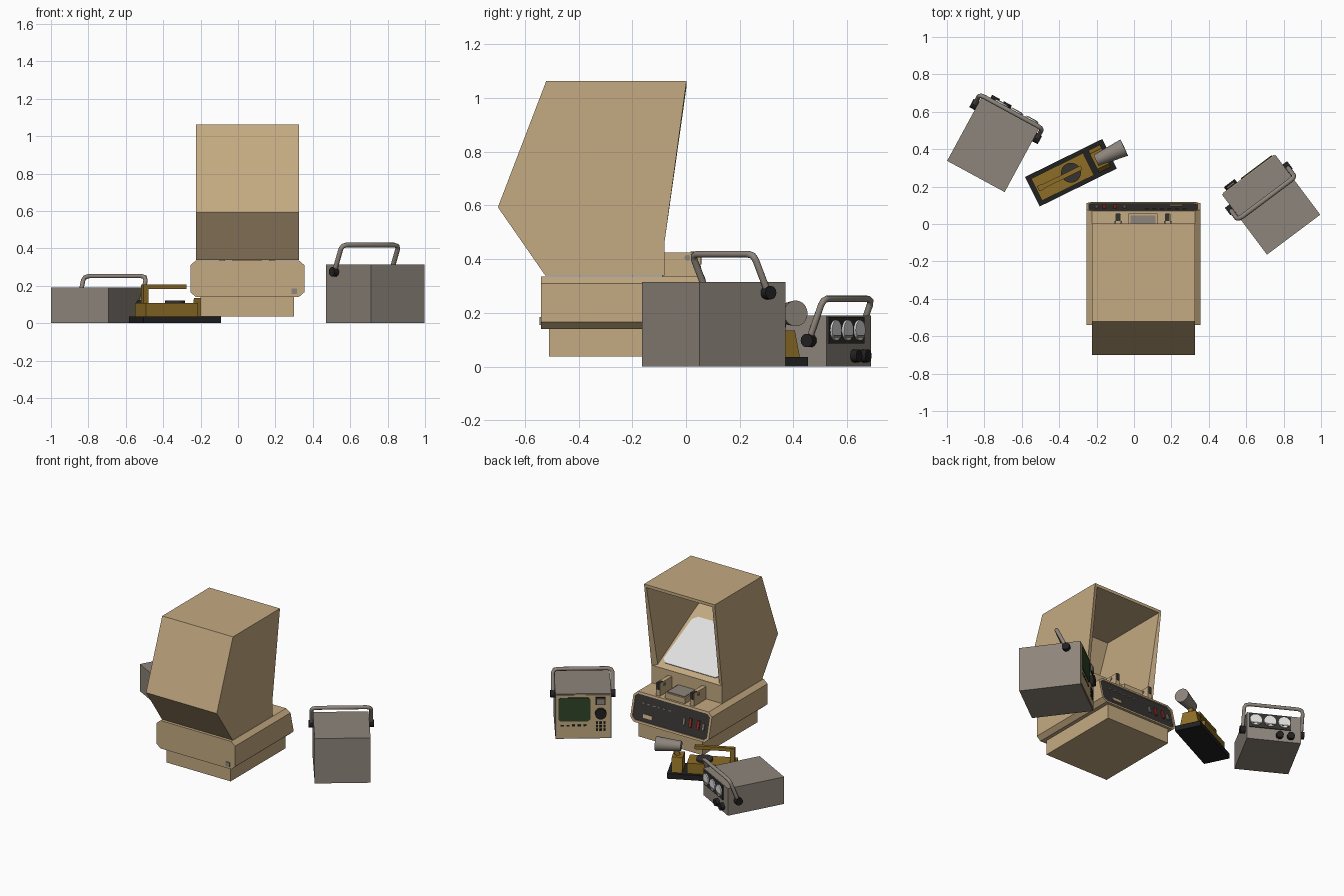
import bpy, bmesh, math
from mathutils import Matrix, Vector

if "Cube" in bpy.data.objects:
    bpy.data.objects.remove(bpy.data.objects["Cube"])

def mat(name, r, g, b):
    m = bpy.data.materials.new(name)
    m.diffuse_color = (r, g, b, 1)
    m.use_nodes = True
    m.node_tree.nodes["Principled BSDF"].inputs["Base Color"].default_value = m.diffuse_color
    return m

TAN = mat("tan", .55, .40, .22)
GREY = mat("warm_grey", .27, .235, .20)
BLACK = mat("black", .015, .015, .015)
DARK = mat("charcoal", .035, .033, .03)
GREEN = mat("dark_green", .03, .06, .02)
WHITE = mat("screen_white", .75, .75, .75)
MUSTARD = mat("mustard", .27, .155, .02)
RED = mat("red", .35, .03, .02)
I = Matrix.Identity(4)

def finish(name, bm, mats, M=I, smooth=False):
    bmesh.ops.recalc_face_normals(bm, faces=bm.faces[:])
    bm.transform(M)
    me = bpy.data.meshes.new(name)
    bm.to_mesh(me)
    bm.free()
    for m in mats:
        me.materials.append(m)
    ob = bpy.data.objects.new(name, me)
    bpy.context.collection.objects.link(ob)
    if smooth:
        bpy.ops.object.select_all(action='DESELECT')
        ob.select_set(True)
        bpy.context.view_layer.objects.active = ob
        bpy.ops.object.shade_smooth_by_angle(angle=math.radians(35))
    return ob

def box(name, x0, x1, y0, y1, z0, z1, m, M=I):
    bm = bmesh.new()
    bmesh.ops.create_cube(bm, size=1)
    T = Matrix.Translation(((x0+x1)/2, (y0+y1)/2, (z0+z1)/2))
    bm.transform(T @ Matrix.Diagonal((x1-x0, y1-y0, z1-z0, 1)))
    return finish(name, bm, [m], M)

def cyl(name, a, b, r1, m, M=I, r2=None, seg=24):
    """Cylinder or cone from point a to point b."""
    a, b = Vector(a), Vector(b)
    bm = bmesh.new()
    bmesh.ops.create_cone(bm, cap_ends=True, segments=seg, radius1=r1,
                          radius2=r1 if r2 is None else r2, depth=(b-a).length)
    R = (b-a).to_track_quat('Z', 'Y').to_matrix().to_4x4()
    return finish(name, bm, [m], M @ Matrix.Translation((a+b)/2) @ R, True)

def prism(name, pts, vec, m, M=I):
    """Closed outline pts extruded along vec."""
    bm = bmesh.new()
    f = bm.faces.new([bm.verts.new(p) for p in pts])
    g = bmesh.ops.extrude_face_region(bm, geom=[f])
    bmesh.ops.translate(bm, vec=vec, verts=[v for v in g['geom'] if isinstance(v, bmesh.types.BMVert)])
    return finish(name, bm, [m], M)

def tube(name, pts, r, m, M=I):
    cu = bpy.data.curves.new(name, 'CURVE')
    cu.dimensions = '3D'
    cu.bevel_depth, cu.bevel_resolution, cu.use_fill_caps = r, 3, True
    s = cu.splines.new('POLY')
    s.points.add(len(pts)-1)
    for p, q in zip(s.points, pts):
        p.co = (*(M @ Vector(q)), 1)
    cu.materials.append(m)
    ob = bpy.data.objects.new(name, cu)
    bpy.context.collection.objects.link(ob)
    bpy.ops.object.select_all(action='DESELECT')
    ob.select_set(True)
    bpy.context.view_layer.objects.active = ob
    bpy.ops.object.convert(target='MESH')
    bpy.ops.object.shade_smooth_by_angle(angle=math.radians(50))

def carry_handle(name, hw, y0, z0, y1, z1, r, M):
    """Handle from side pivots (y0, z0) to a top bar (y1, z1), corners cut."""
    p0, p1 = Vector((0, y0, z0)), Vector((0, y1, z1))
    q = p0.lerp(p1, .85)
    half = [(hw, p0), (hw, q), (hw-.008, p0.lerp(p1, .96)), (hw-.03, p1)]
    pts = [(-x, p.y, p.z) for x, p in half] + [(x, p.y, p.z) for x, p in reversed(half)]
    tube(name, pts, r, GREY, M)
    for s in (-1, 1):
        cyl(name + "_pivot_knob", (s*(hw-.016), y0, z0), (s*(hw+.018), y0, z0), .025, BLACK, M, seg=16)

# ---- reader: plinth and chamfered body with sloping rear control panel
CX = .05
box("reader_plinth", CX-.25, CX+.25, -.51, .10, .037, .15, TAN)
w, c = .305, .03
outline = [(-w+c, .14), (w-c, .14), (w, .166), (w, .31), (w-c, .336), (-w+c, .336), (-w, .31), (-w, .166)]
rear_y = lambda z: .118 - (z-.14)*.246
bm = bmesh.new()
fr = [bm.verts.new((CX+x, -.54, z)) for x, z in outline]
bk = [bm.verts.new((CX+x, rear_y(z), z)) for x, z in outline]
bm.faces.new(fr)
rear = bm.faces.new(bk[::-1])
for i in range(8):
    j = (i+1) % 8
    bm.faces.new((fr[i], bk[i], bk[j], fr[j]))
bmesh.ops.recalc_face_normals(bm, faces=bm.faces[:])
bmesh.ops.inset_individual(bm, faces=[rear], thickness=.016)
bmesh.ops.inset_individual(bm, faces=[rear], thickness=.001, depth=-.006)
rear.material_index = 1
finish("reader_body", bm, [TAN, DARK])
box("front_badge_plate", .285, .315, -.545, -.53, .155, .185, GREY)

# panel details, in a frame lying on the sloping rear panel
P = Matrix.Translation((0, rear_y(.238)-.006, .238)) @ Matrix.Rotation(math.atan(.246), 4, 'X')
box("panel_label", .19, .26, 0, .006, -.06, -.035, TAN, P)
for x in (-.10, -.16):
    box("red_switch", x-.009, x+.009, 0, .009, -.035, .025, RED, P)
for x in (-.05, -.20):
    box("grey_switch", x-.008, x+.008, 0, .008, -.03, .015, GREY, P)
for i in range(6):
    box("panel_slot", .26-i*.04, .28-i*.04, 0, .003, .03, .036, GREY, P)

# ---- hood: open-backed shell with a sloping screen inside
hood = [(-.523, .338), (-.08, .338), (-.08, .462), (.002, 1.063), (-.52, 1.063), (-.70, .593)]
ob = prism("reader_hood", [(CX-.275, y, z) for y, z in hood], (.55, 0, 0), TAN)
bm = bmesh.new()
bm.from_mesh(ob.data)
bm.normal_update()
bmesh.ops.delete(bm, geom=[f for f in bm.faces if f.normal.y > .9 and f.normal.z < -.05], context='FACES')
bm.to_mesh(ob.data)
bm.free()
mod = ob.modifiers.new("shell", 'SOLIDIFY')
mod.thickness, mod.offset, mod.use_even_offset = .02, -1, True
F = Matrix.Translation((CX, -.085, .462)) @ Matrix.Rotation(-math.atan(.5), 4, 'X')
box("screen_bed", -.26, .26, -.60, 0, -.015, 0, TAN, F)
a, b, k = .225, .41, .03
scr = [(-a+k, -.04), (a-k, -.04), (a, -.04-k), (a, -b-.04+k), (a-k, -b-.04), (-a+k, -b-.04), (-a, -b-.04+k), (-a, -.04-k)]
prism("viewing_screen", [(x, y, .001) for x, y in scr], (0, 0, .005), WHITE, F)

# ---- carrier bracket behind the hood
for x in (-.085, .18):
    box("carrier_cheek", x-.015, x+.015, -.09, .054, .33, .425, TAN)
    box("carrier_pad", x-.011, x+.011, .016, .057, .38, .428, DARK)
    cyl("carrier_pin", (x-.02, .005, .405), (x+.02, .005, .405), .011, GREY, seg=12)
box("carrier_tray", -.03, .125, -.09, .055, .33, .375, TAN)
box("carrier_glass", -.02, .115, -.08, .045, .375, .38, GREY)

# ---- oscilloscope (front is local -y)
S = Matrix.Translation((.732, .105, 0)) @ Matrix.Rotation(math.radians(-143.13), 4, 'Z')
box("scope_case", -.178, .178, -.198, .2025, 0, .315, GREY, S)
box("scope_front_panel", -.17, .17, -.203, -.195, .008, .307, TAN, S)
g = [(-.145, .125), (.03, .125), (.045, .14), (.045, .275), (.03, .29), (-.145, .29), (-.16, .275), (-.16, .14)]
prism("scope_screen", [(x, -.2, z) for x, z in g], (0, -.008, 0), GREEN, S)
box("scope_button_frame", .078, .142, -.209, -.2, .238, .292, BLACK, S)
box("scope_button", .086, .134, -.215, -.2, .245, .285, GREY, S)
cyl("scope_dial", (.11, -.2, .18), (.11, -.225, .18), .036, BLACK, S)
for i in range(3):
    for j in range(3):
        box("scope_key", .08+i*.024, .094+i*.024, -.209, -.2, .055+j*.025, .07+j*.025, BLACK, S)
for i in range(5):
    box("scope_slot", -.145+i*.036, -.125+i*.036, -.207, -.2, .09, .1, BLACK, S)
carry_handle("scope_handle", .19, -.108, .275, -.04, .418, .013, S)

# ---- power supply (front is local -y)
Q = Matrix.Translation((-.75, .43, 0)) @ Matrix.Rotation(math.radians(151.5), 4, 'Z')
box("supply_case", -.175, .175, -.2, .2, 0, .19, GREY, Q)
box("supply_meter_panel", -.163, .11, -.206, -.195, .085, .184, DARK, Q)
for x in (-.118, -.026, .066):
    cyl("supply_meter", (x, -.2, .135), (x, -.214, .135), .038, WHITE, Q)
    box("meter_mask", x-.03, x+.03, -.217, -.21, .108, .118, GREY, Q)
for x in (.036, .108):
    cyl("supply_dial", (x, -.195, .04), (x, -.225, .04), .024, BLACK, Q, seg=16)
carry_handle("supply_handle", .19, -.134, .097, -.195, .252, .012, Q)

# ---- small bench tool: black base, mustard body, lever arm and grey lamp
T = Matrix.Translation((-.337, .274, 0)) @ Matrix.Rotation(math.radians(26.2), 4, 'Z')
box("tool_base", -.23, .23, -.088, .088, 0, .036, BLACK, T)
box("tool_body", -.205, .105, -.066, .066, .036, .108, MUSTARD, T)
cyl("tool_turntable", (0, 0, .1), (0, 0, .122), .053, DARK, T)
box("tool_lever_post", -.195, -.165, -.015, .015, .1, .205, MUSTARD, T)
box("tool_lever_arm", -.195, .063, -.012, .012, .184, .208, MUSTARD, T)
prism("tool_lamp_block", [(.135, -.066, .036), (.135, .066, .036), (.135, .045, .135), (.135, -.045, .135)],
      (.07, 0, 0), MUSTARD, T)
cyl("tool_lamp_stem", (.17, 0, .12), (.195, 0, .19), .018, MUSTARD, T, seg=12)
cyl("tool_lamp", (.15, 0, .195), (.315, -.005, .198), .032, GREY, T, r2=.048)
